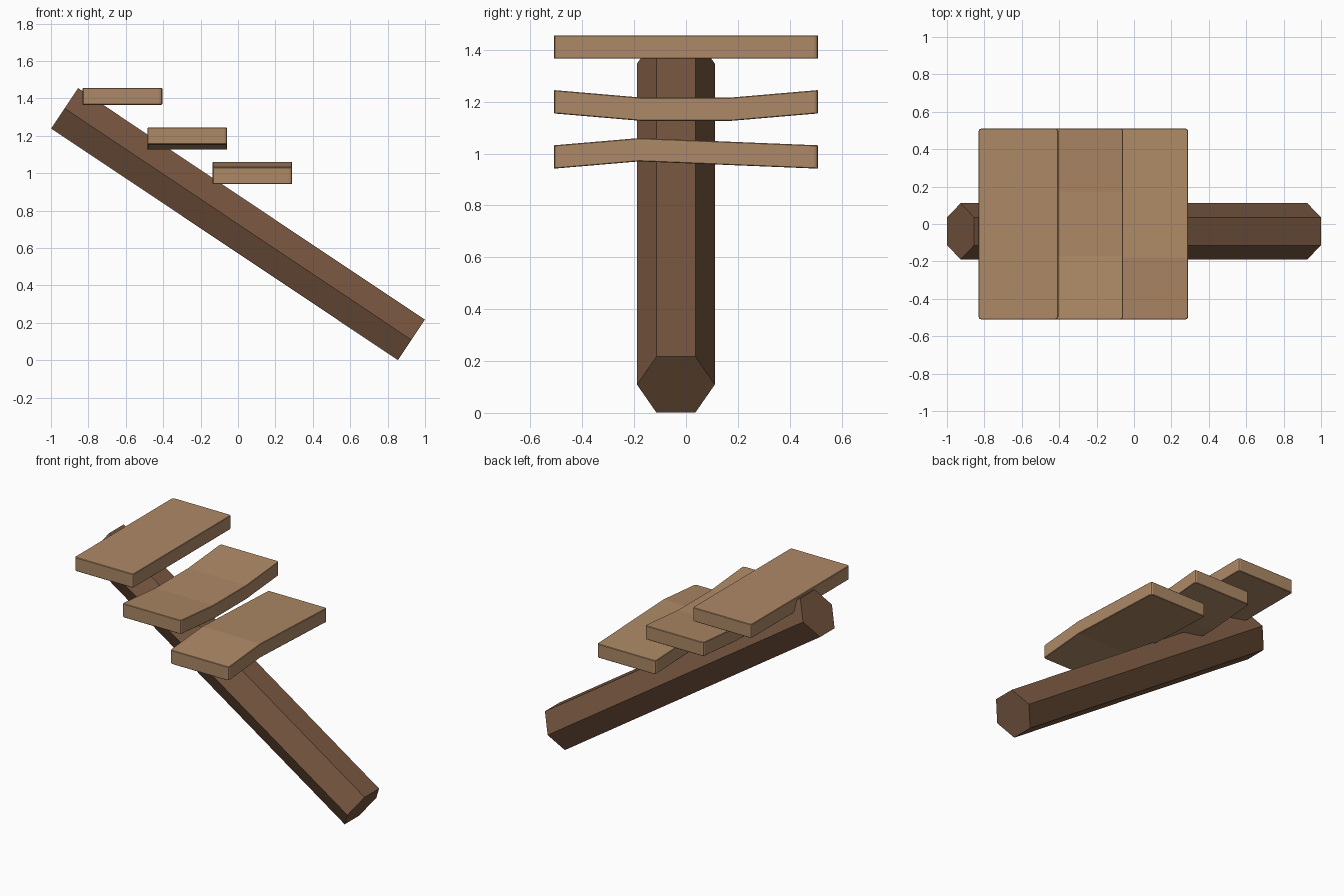
import bpy, bmesh, math

if "Cube" in bpy.data.objects:
    bpy.data.objects.remove(bpy.data.objects["Cube"])

def material(name, rgb):
    m = bpy.data.materials.new(name)
    m.diffuse_color = (*rgb, 1)
    m.use_nodes = True
    m.node_tree.nodes["Principled BSDF"].inputs["Base Color"].default_value = m.diffuse_color
    return m

TAN = material("light wood", (0.42, 0.25, 0.133))
BROWN = material("dark wood", (0.188, 0.095, 0.052))

def finish(name, bm, mat):
    bmesh.ops.recalc_face_normals(bm, faces=bm.faces)
    me = bpy.data.meshes.new(name)
    bm.to_mesh(me)
    bm.free()
    me.materials.append(mat)
    ob = bpy.data.objects.new(name, me)
    bpy.context.collection.objects.link(ob)
    return ob

# Sloping hexagonal beam
bm = bmesh.new()
bmesh.ops.create_cone(bm, cap_ends=True, segments=6, radius1=0.15, radius2=0.15,
                      depth=math.hypot(1.854, 1.238))
beam = finish("sloping_beam", bm, BROWN)
beam.location = (0, -0.039, 0.728)
beam.rotation_euler = (0, math.atan2(1.854, -1.238), 0)

# Planks: a (y, z) bottom line given thickness and width, ends slightly rounded
def plank(name, x0, path, width=0.426, thick=0.09):
    bm = bmesh.new()
    rows = []
    for y, z in path:
        rows.append([bm.verts.new((x, y, h))
                     for x, h in ((x0, z), (x0 + width, z),
                                  (x0 + width, z + thick), (x0, z + thick))])
    for a, b in zip(rows, rows[1:]):
        for i in range(4):
            j = (i + 1) % 4
            bm.faces.new((a[i], a[j], b[j], b[i]))
    bm.faces.new(rows[0])
    bm.faces.new(rows[-1])
    bmesh.ops.recalc_face_normals(bm, faces=bm.faces)
    # round the upright corner edges
    upright = [e for e in bm.edges
               if abs(e.verts[0].co.z - e.verts[1].co.z) > 0.08
               and all(abs(v.co.y) > 0.5 for v in e.verts)]
    bmesh.ops.bevel(bm, geom=upright, offset=0.014, segments=2, profile=0.5,
                    affect='EDGES')
    # soften the rims
    ob = finish(name, bm, TAN)
    bev = ob.modifiers.new("rim", 'BEVEL')
    bev.width = 0.003
    bev.segments = 1
    bev.limit_method = 'ANGLE'
    bev.angle_limit = math.radians(60)

plank("top_plank", -0.831, [(-0.51, 1.366), (0.51, 1.366)])
plank("middle_plank", -0.484,
      [(-0.51, 1.155), (-0.17, 1.126), (0.17, 1.126), (0.51, 1.155)])
plank("bottom_plank", -0.136, [(-0.51, 0.942), (-0.18, 0.97), (0.51, 0.942)])
